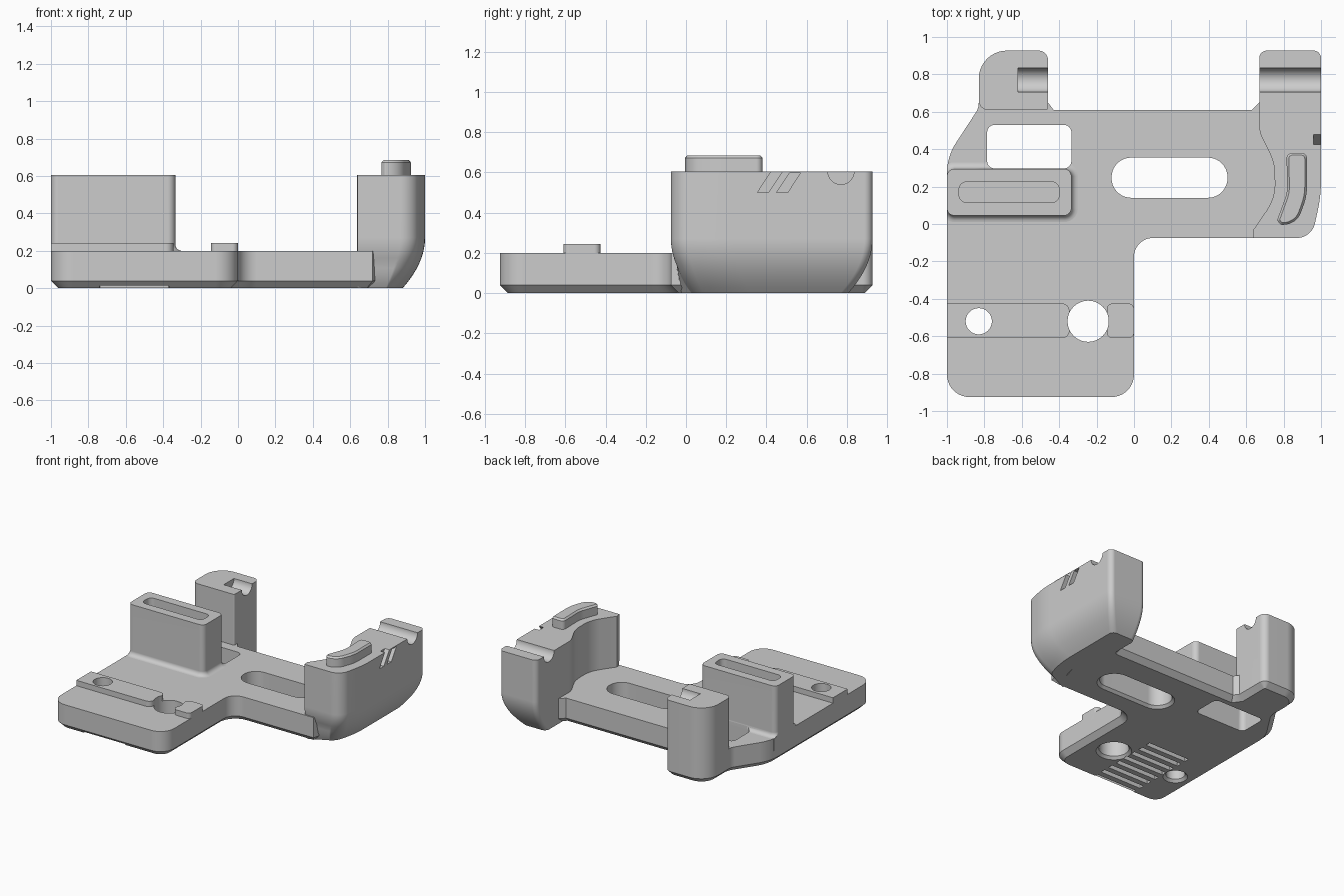
import bpy, bmesh, math
from mathutils import Vector

if "Cube" in bpy.data.objects:
    bpy.data.objects.remove(bpy.data.objects["Cube"])

grey = bpy.data.materials.new("light_grey")
grey.diffuse_color = (0.604, 0.604, 0.604, 1)
grey.use_nodes = True
grey.node_tree.nodes["Principled BSDF"].inputs["Base Color"].default_value = grey.diffuse_color


def rounded(corners, seg=10):
    """Counter-clockwise outline from (x, y, corner radius) points."""
    out = []
    n = len(corners)
    for i, (x, y, r) in enumerate(corners):
        p = Vector((x, y))
        if r == 0:
            out.append((x, y))
            continue
        a = (Vector(corners[i - 1][:2]) - p).normalized()
        b = (Vector(corners[(i + 1) % n][:2]) - p).normalized()
        half = a.angle(b) / 2
        c = p + (a + b).normalized() * (r / math.sin(half))
        t1, t2 = p + a * (r / math.tan(half)) - c, p + b * (r / math.tan(half)) - c
        a1 = math.atan2(t1.y, t1.x)
        sweep = (math.atan2(t2.y, t2.x) - a1 + math.pi) % (2 * math.pi) - math.pi
        for k in range(seg + 1):
            w = a1 + sweep * k / seg
            out.append((c.x + r * math.cos(w), c.y + r * math.sin(w)))
    return out


def box(x0, x1, y0, y1, r):
    return rounded([(x0, y0, r), (x1, y0, r), (x1, y1, r), (x0, y1, r)])


def circle(x, y, r, n=48):
    return [(x + r * math.cos(2 * math.pi * k / n), y + r * math.sin(2 * math.pi * k / n))
            for k in range(n)]


def inset(pts, d):
    """Move an outline inward by d (outward when negative)."""
    res = []
    for i, p in enumerate(pts):
        p = Vector(p)
        e1 = (p - Vector(pts[i - 1])).normalized()
        e2 = (Vector(pts[(i + 1) % len(pts)]) - p).normalized()
        n1, n2 = Vector((-e1.y, e1.x)), Vector((-e2.y, e2.x))
        q = p + (n1 + n2) * (d / max(0.3, 1 + n1.dot(n2)))
        res.append((q.x, q.y))
    return res


def loft(name, rings):
    """Closed solid through a stack of 3D rings."""
    bm = bmesh.new()
    rows = [[bm.verts.new(p) for p in ring] for ring in rings]
    n = len(rows[0])
    for lo, hi in zip(rows, rows[1:]):
        for i in range(n):
            j = (i + 1) % n
            bm.faces.new((lo[i], lo[j], hi[j], hi[i]))
    bm.faces.new(rows[0][::-1])
    bm.faces.new(rows[-1])
    me = bpy.data.meshes.new(name)
    bm.to_mesh(me)
    bm.free()
    me.materials.append(grey)
    ob = bpy.data.objects.new(name, me)
    bpy.context.collection.objects.link(ob)
    return ob


def stack(name, layers):
    return loft(name, [[(x, y, z) for x, y in pts] for z, pts in layers])


def along_x(name, pts, x0, x1):
    return loft(name, [[(x, y, z) for y, z in pts] for x in (x0, x1)])


def cut(cutter, *targets):
    for ob in targets:
        m = ob.modifiers.new("cut", 'BOOLEAN')
        m.operation, m.solver, m.object = 'DIFFERENCE', 'EXACT', cutter
        bpy.context.view_layer.objects.active = ob
        bpy.ops.object.modifier_apply(modifier=m.name)
    bpy.data.objects.remove(cutter)


TOP, DECK = 0.605, 0.2

# base plate with chamfered underside
plan = rounded([(-1, -.925, .12), (0, -.925, .12), (0, -.075, .1), (.72, -.075, 0), (.82, .3, 0),
                (.82, .65, 0), (.67, .65, 0), (.63, .61, 0), (-.43, .61, 0), (-.46, .65, 0),
                (-.46, .927, .05), (-.83, .927, .15), (-.83, .62, .1), (-1, .36, .3)])
base = stack("base_plate", [(0, inset(plan, .04)), (.04, plan), (DECK, plan)])

# left rear post
post = stack("rear_post", [(z, rounded([(-.83, .61, .05), (-.46, .61, .01), (-.46, .927, .05),
                                        (-.83, .927, .15)])) for z in (.1, TOP)])

# slotted front block with a fillet at its foot
foot = box(-1, -.335, .045, .295, .04)
layers = [(.1, .035)] + [(DECK + .035 * (1 - math.cos(a)), .035 * (1 - math.sin(a)))
                         for a in [math.pi / 2 * k / 6 for k in range(7)]] + [(TOP, 0)]
block = stack("slotted_block", [(z, [(max(x, -1), y) for x, y in inset(foot, -d)])
                                for z, d in layers])
cut(stack("pocket", [(z, box(-.935, -.4, .115, .225, .04)) for z in (.53, .7)]), block)


# right tower, outer side curving in towards the bottom
def tower_plan(d):
    return rounded([(.64, -.075 + min(d, .03), 0), (.95 - d, -.075 + d, .1),
                    (1 - d, .15 + d / 2, .8), (1 - d, .927 - d, .04), (.67, .927 - d, .04),
                    (.67, .49, .15), (.75, .33, .25), (.755, .14, .25), (.66, 0, .05),
                    (.635, -.035, 0)])


zs = [.27 * k / 10 for k in range(11)]
tower = stack("right_tower", [(z, tower_plan(.12 * (1 - z / .27) ** 2)) for z in zs]
              + [(TOP, tower_plan(0))])

# curved key on the tower top
key_plan = rounded([(.785, -.005, .015), (.87, 0, .1), (.925, .15, .3), (.925, .38, .03),
                    (.815, .38, .03), (.82, .17, .2), (.765, .02, .015)])
stack("curved_key", [(.58, key_plan), (.672, key_plan), (.685, inset(key_plan, .012))])

# raised strip and tab on the front deck
strip = stack("raised_strip", [(z, rounded([(-1, -.61, 0), (-.345, -.61, .04), (-.345, -.425, .04),
                                            (-1, -.425, 0)])) for z in (.15, .243)])
tab = stack("raised_tab", [(z, box(-.145, 0, -.61, -.425, .03)) for z in (.15, .243)])

# half-round grooves across both posts
for ob, x0, x1 in ((tower, .6, 1.1), (post, -.62, -.4)):
    cut(along_x("groove", circle(.77, TOP, .065), x0, x1), ob)

# slanted notches in the tower side
for y, top in ((.355, .64), (.45, .597)):
    s = (top - .5) * .66
    cut(along_x("notch", [(y, .5), (y + .055, .5), (y + .055 + s, top), (y + s, top)], .96, 1.05),
        tower)


# through holes with a relieved lower rim
def hole(pts, *targets):
    cut(stack("hole", [(-.02, inset(pts, -.04)), (.02, pts), (.5, pts)]), *targets)


hole(box(-.12, .5, .14, .355, .105), base)
hole(circle(-.83, -.52, .07), base, strip)
hole(circle(-.245, -.52, .11), base, strip, tab)
window = box(-.785, -.335, .297, .53, .04)
cut(stack("window", [(-.1, window), (.4, window)]), base, block)

# grip grooves under the plate
for k in range(8):
    y = -.9 + k * .085
    cut(stack("grip", [(z, box(-.74, -.37, y, y + .04, .005)) for z in (-.05, .04)]), base)

# smooth shading on rounded parts, crisp edges elsewhere
for ob in bpy.context.scene.objects:
    bpy.ops.object.select_all(action='DESELECT')
    ob.select_set(True)
    bpy.context.view_layer.objects.active = ob
    bpy.ops.object.shade_smooth_by_angle(angle=math.radians(30))
    ob.modifiers.new("weighted", 'WEIGHTED_NORMAL').keep_sharp = True
